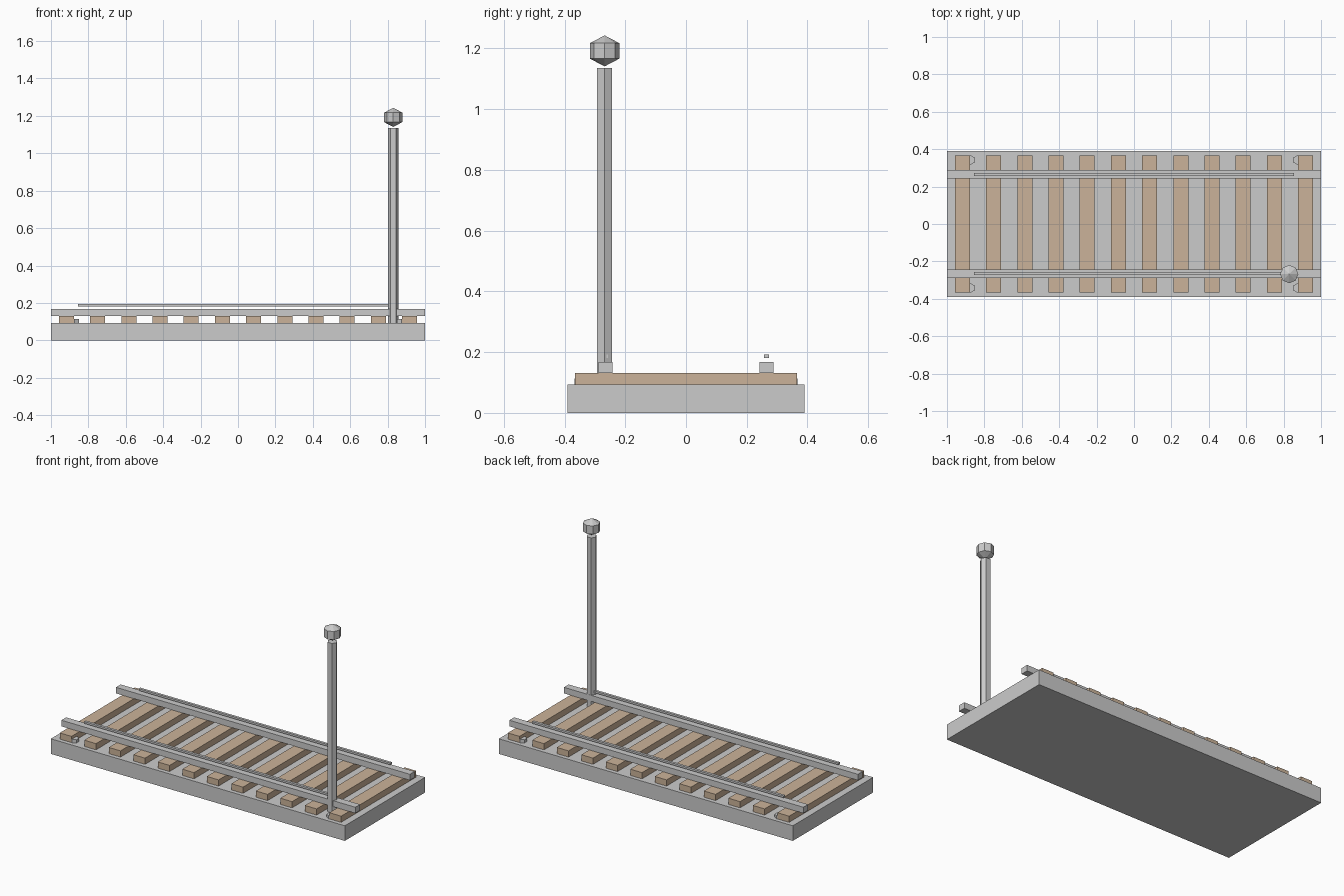
import bpy
import math

if "Cube" in bpy.data.objects:
    bpy.data.objects.remove(bpy.data.objects["Cube"])

wood = bpy.data.materials.new("wood")
wood.diffuse_color = (0.60, 0.45, 0.32, 1)
wood.use_nodes = True
wood.node_tree.nodes["Principled BSDF"].inputs["Base Color"].default_value = wood.diffuse_color


def box(name, x, y, z, mat=None):
    """Box from (min, max) pairs on each axis."""
    bpy.ops.mesh.primitive_cube_add(size=1, location=[sum(r) / 2 for r in (x, y, z)])
    o = bpy.context.object
    o.name = name
    o.scale = [r[1] - r[0] for r in (x, y, z)]
    bpy.ops.object.transform_apply(location=False, rotation=False, scale=True)
    if mat:
        o.data.materials.append(mat)
    return o


def hex_prism(name, x, y, z0, z1, r, turn):
    bpy.ops.mesh.primitive_cylinder_add(vertices=6, radius=r, depth=z1 - z0,
                                        location=(x, y, (z0 + z1) / 2),
                                        rotation=(0, 0, turn))
    bpy.context.object.name = name


# Ballast slab
box("track_bed", (-1, 1), (-0.39, 0.39), (0, 0.093))

# Wooden sleepers
SLEEPERS = 12
for i in range(SLEEPERS):
    x = -0.917 + i * 1.834 / (SLEEPERS - 1)
    box(f"sleeper_{i + 1}", (x - 0.04, x + 0.04), (-0.365, 0.365), (0.092, 0.131), wood)

# Rails, the thin strips floating above them, and corner bolts
for side, s in (("front", -1), ("back", 1)):
    y = s * 0.265
    box(f"rail_{side}", (-1, 1), (y - 0.023, y + 0.023), (0.131, 0.168))
    box(f"rail_strip_{side}", (-0.855, 0.855), (y - 0.008, y + 0.008), (0.181, 0.193))
    for end, e in (("left", -1), ("right", 1)):
        hex_prism(f"bolt_{side}_{end}", e * 0.873, s * 0.342, 0.091, 0.113, 0.025, 0)

# Signal post: hexagonal with corners facing +/-x
hex_prism("signal_post", 0.83, -0.268, 0.092, 1.135, 0.029, math.radians(30))

# Faceted lamp on top
bpy.ops.mesh.primitive_uv_sphere_add(segments=8, ring_count=2, radius=1,
                                     location=(0.83, -0.268, 1.192))
lamp = bpy.context.object
lamp.name = "signal_lamp"
lamp.scale = (0.056, 0.056, 0.051)
